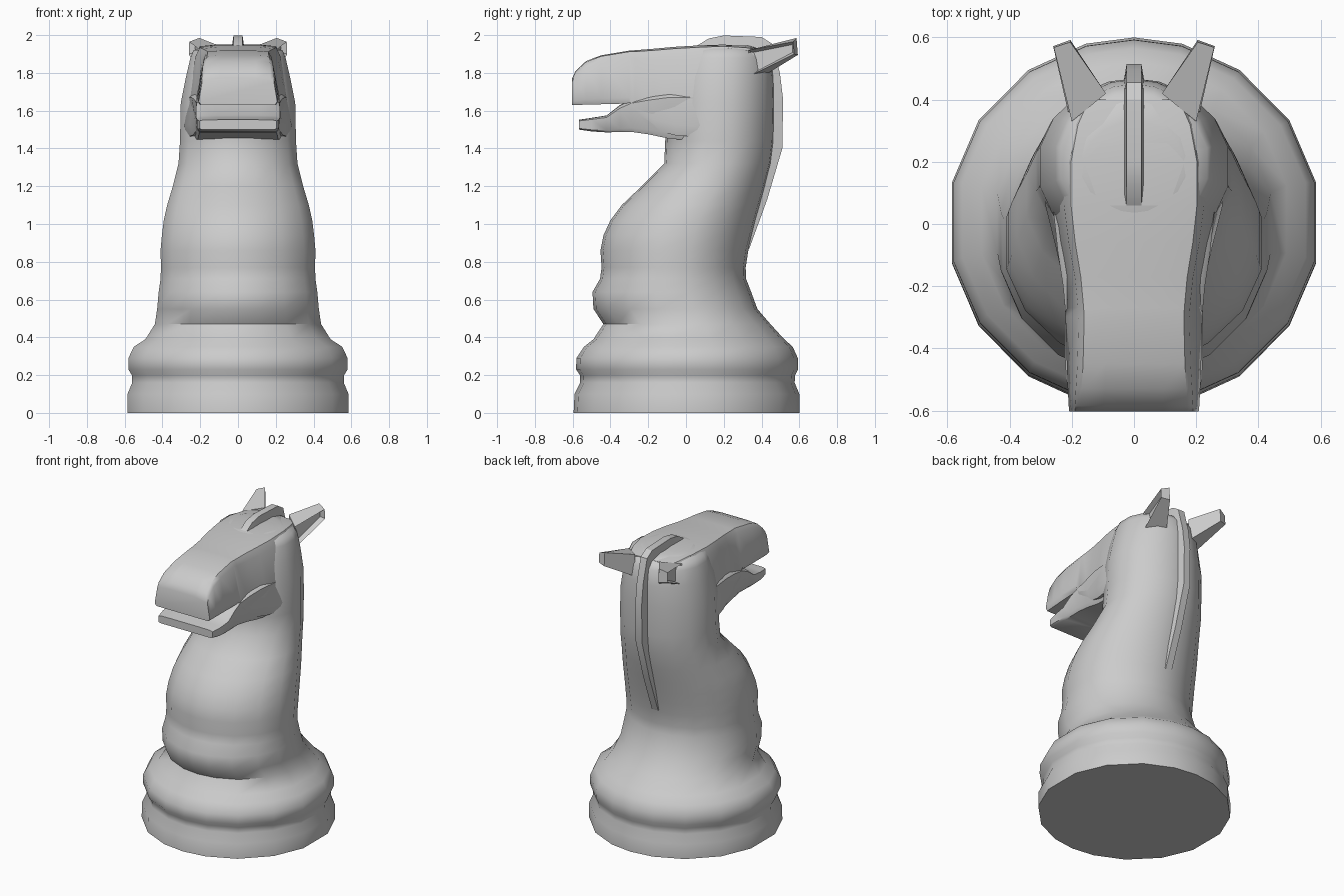
import bpy, bmesh
from math import sin, cos, radians
from mathutils import Vector


def finish(bm, name, angle=40):
    bmesh.ops.recalc_face_normals(bm, faces=bm.faces)
    me = bpy.data.meshes.new(name)
    bm.to_mesh(me)
    bm.free()
    ob = bpy.data.objects.new(name, me)
    bpy.context.collection.objects.link(ob)
    bpy.ops.object.select_all(action='DESELECT')
    ob.select_set(True)
    bpy.context.view_layer.objects.active = ob
    bpy.ops.object.shade_smooth_by_angle(angle=radians(angle))
    return ob


def loft(name, rings, angle=40):
    bm = bmesh.new()
    vs = [[bm.verts.new(p) for p in r] for r in rings]
    n = len(vs[0])
    for a, b in zip(vs, vs[1:]):
        for i in range(n):
            j = (i + 1) % n
            bm.faces.new((a[i], a[j], b[j], b[i]))
    bm.faces.new(vs[0][::-1])
    bm.faces.new(vs[-1])
    return finish(bm, name, angle)


# Turned base and leaning neck: z, front y, back y, half width
quarter = [12.6, 33.5, 55.5, 75]
angles = (quarter + [90] + [180 - a for a in quarter[::-1]]
          + [180 + a for a in quarter] + [270] + [360 - a for a in quarter[::-1]])


def ring(z, front, back, w):
    cy, ry = (front + back) / 2, (back - front) / 2
    k = 1 / cos(radians(12.6))
    return [(w * k * cos(radians(a)), cy + ry * sin(radians(a)), z) for a in angles]


body = [(0, -.595, .6, .585), (.1, -.59, .6, .585), (.16, -.56, .575, .56),
        (.2, -.562, .578, .562), (.23, -.582, .593, .58), (.29, -.58, .592, .58),
        (.35, -.54, .565, .552), (.39, -.49, .52, .49), (.47, -.437, .447, .44),
        (.55, -.49, .378, .428), (.64, -.495, .345, .42), (.71, -.455, .318, .41),
        (.77, -.447, .316, .408), (.86, -.453, .33, .41), (.94, -.437, .35, .403),
        (1.02, -.4, .37, .393), (1.1, -.34, .393, .375), (1.2, -.235, .42, .345),
        (1.32, -.115, .45, .315), (1.44, -.11, .465, .307), (1.64, -.1, .468, .303),
        (1.78, -.09, .465, .275), (1.88, -.06, .45, .252), (1.92, -.03, .42, .235),
        (1.945, .04, .33, .16)]
loft("base_and_neck", [ring(*b) for b in body], 50)


# Boxy head sections along y: y, top z, bottom z, top half width, bottom half width
def section(y, zt, zb, wt, wb):
    h = zt - zb
    half = [(.5 * wt, zt), (.9 * wt, zt - .02 * h), (wt, zt - .12 * h),
            (wb, zb + .12 * h), (.94 * wb, zb)]
    return [(x, y, z) for x, z in half] + [(-x, y, z) for x, z in half[::-1]]


head = [(-.603, 1.77, 1.63, .19, .208), (-.585, 1.81, 1.63, .19, .21),
        (-.53, 1.862, 1.632, .187, .213), (-.45, 1.893, 1.634, .182, .216),
        (-.3, 1.918, 1.638, .178, .22), (-.27, 1.92, 1.56, .18, .222),
        (-.17, 1.928, 1.5, .19, .23), (-.06, 1.938, 1.47, .21, .255),
        (.06, 1.945, 1.46, .225, .285), (.2, 1.95, 1.5, .225, .285),
        (.32, 1.94, 1.6, .2, .24), (.4, 1.925, 1.7, .16, .18)]
loft("upper_head", [section(*h) for h in head], 45)

jaw = [(-.567, 1.552, 1.5, .205, .205), (-.5, 1.562, 1.49, .218, .215),
       (-.42, 1.575, 1.485, .222, .215), (-.35, 1.63, 1.487, .222, .215),
       (-.29, 1.66, 1.488, .22, .215), (-.2, 1.68, 1.475, .228, .22),
       (-.09, 1.7, 1.452, .245, .225), (.05, 1.7, 1.44, .26, .24)]
loft("lower_jaw", [section(*j) for j in jaw], 45)

# Thin mane crest: outer (y, z) and inner (y, z)
mane = [((.06, 1.945), (.06, 1.9)), ((.12, 1.982), (.13, 1.9)), ((.2, 1.998), (.2, 1.9)),
        ((.4, 1.99), (.36, 1.88)), ((.455, 1.955), (.4, 1.85)), ((.497, 1.8), (.42, 1.77)),
        ((.514, 1.66), (.43, 1.64)), ((.51, 1.4), (.42, 1.42)),
        ((.43, 1.13), (.36, 1.15)), ((.335, .87), (.29, .9))]
loft("mane", [[(-.024, *o), (.024, *o), (.038, *i), (-.038, *i)] for o, i in mane], 30)

# Ears: tapered blocks with a scooped outer face, one on each side
for side, label in ((1, "right"), (-1, "left")):
    root = [(.09, .42, 1.79), (.205, .33, 1.78), (.2, .33, 1.92), (.09, .42, 1.94)]
    tip = [(.205, .592, 1.895), (.26, .572, 1.9), (.258, .568, 1.965), (.205, .585, 1.985)]
    bm = bmesh.new()
    a, b = [[bm.verts.new((side * x, y, z)) for x, y, z in r] for r in (root, tip)]
    faces = [bm.faces.new((a[i], a[(i + 1) % 4], b[(i + 1) % 4], b[i])) for i in range(4)]
    bm.faces.new(a[::-1])
    bm.faces.new(b)
    bmesh.ops.recalc_face_normals(bm, faces=bm.faces)
    bmesh.ops.inset_individual(bm, faces=[faces[1]], thickness=.018, depth=0)
    bmesh.ops.translate(bm, verts=faces[1].verts, vec=faces[1].normal * -.03)
    finish(bm, label + "_ear", 40)
